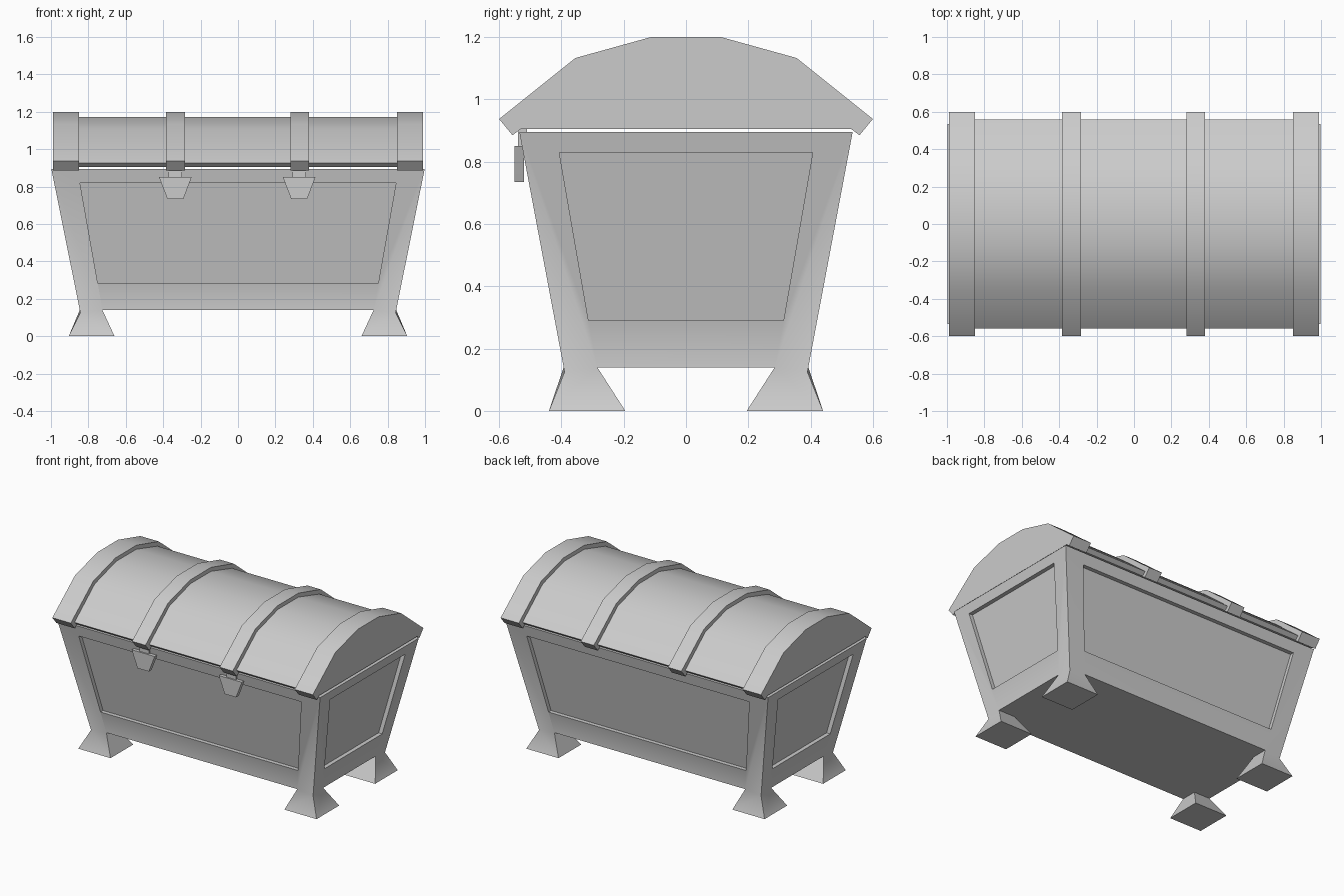
import bpy, bmesh, math
from mathutils import Vector

cube = bpy.data.objects.get("Cube")
if cube:
    bpy.data.objects.remove(cube, do_unlink=True)

grey = bpy.data.materials.new("plain grey")
grey.use_nodes = True
grey.diffuse_color = (0.6, 0.6, 0.6, 1)
grey.node_tree.nodes["Principled BSDF"].inputs["Base Color"].default_value = (0.6, 0.6, 0.6, 1)


def finish(name, bm, angle):
    bmesh.ops.remove_doubles(bm, verts=bm.verts, dist=0.0005)
    bmesh.ops.recalc_face_normals(bm, faces=bm.faces)
    mesh = bpy.data.meshes.new(name)
    bm.to_mesh(mesh)
    bm.free()
    mesh.materials.append(grey)
    obj = bpy.data.objects.new(name, mesh)
    bpy.context.collection.objects.link(obj)
    bpy.ops.object.select_all(action='DESELECT')
    obj.select_set(True)
    bpy.context.view_layer.objects.active = obj
    bpy.ops.object.shade_smooth_by_angle(angle=math.radians(angle))
    return obj


def add_face(bm, points):
    return bm.faces.new([bm.verts.new(p) for p in points])


def prism(name, points, offset, angle=30):
    """Extrude a flat outline by an offset vector."""
    bm = bmesh.new()
    face = add_face(bm, points)
    ext = bmesh.ops.extrude_face_region(bm, geom=[face], use_keep_orig=True)
    moved = [g for g in ext["geom"] if isinstance(g, bmesh.types.BMVert)]
    bmesh.ops.translate(bm, verts=moved, vec=offset)
    return finish(name, bm, angle)


# Chest body: tapered walls with recessed panels, floor and splayed feet
TOP, CORNER, FLOOR = 0.895, 0.125, 0.14
FOOT_X, FOOT_Y, RECESS = 0.725, 0.285, 0.028


def half_x(z):
    return 0.843 + (z - CORNER) / (TOP - CORNER) * 0.155


def half_y(z):
    return 0.39 + (z - CORNER) / (TOP - CORNER) * 0.145


def wall(bm, place, half, foot, panel):
    """One wall; place(u, z, inward) gives the point in space."""
    (low_u, low_z), (high_u, high_z) = panel
    for s in (-1, 1):
        add_face(bm, [place(s * half(CORNER), CORNER, 0), place(s * foot, FLOOR, 0),
                      place(s * low_u, low_z, 0), place(s * high_u, high_z, 0),
                      place(s * half(TOP), TOP, 0)])
    add_face(bm, [place(-foot, FLOOR, 0), place(foot, FLOOR, 0),
                  place(low_u, low_z, 0), place(-low_u, low_z, 0)])
    add_face(bm, [place(-high_u, high_z, 0), place(high_u, high_z, 0),
                  place(half(TOP), TOP, 0), place(-half(TOP), TOP, 0)])
    rim = [(-low_u, low_z), (low_u, low_z), (high_u, high_z), (-high_u, high_z)]
    for a, b in zip(rim, rim[1:] + rim[:1]):
        add_face(bm, [place(*a, 0), place(*b, 0), place(*b, RECESS), place(*a, RECESS)])
    add_face(bm, [place(*p, RECESS) for p in rim])


bm = bmesh.new()
for s in (-1, 1):
    wall(bm, lambda u, z, d: (u, s * (half_y(z) - d), z), half_x, FOOT_X,
         ((0.75, 0.285), (0.845, 0.82)))
    wall(bm, lambda u, z, d: (s * (half_x(z) - d), u, z), half_y, FOOT_Y,
         ((0.313, 0.29), (0.407, 0.83)))
    # floor strips beside the central floor
    add_face(bm, [(-FOOT_X, s * FOOT_Y, FLOOR), (FOOT_X, s * FOOT_Y, FLOOR),
                  (FOOT_X, s * half_y(FLOOR), FLOOR), (-FOOT_X, s * half_y(FLOOR), FLOOR)])
    add_face(bm, [(s * FOOT_X, -FOOT_Y, FLOOR), (s * FOOT_X, FOOT_Y, FLOOR),
                  (s * half_x(FLOOR), FOOT_Y, FLOOR), (s * half_x(FLOOR), -FOOT_Y, FLOOR)])
    # feet
    for t in (-1, 1):
        upper = [(s * half_x(CORNER), t * half_y(CORNER), CORNER),
                 (s * FOOT_X, t * half_y(FLOOR), FLOOR),
                 (s * FOOT_X, t * FOOT_Y, FLOOR),
                 (s * half_x(FLOOR), t * FOOT_Y, FLOOR)]
        lower = [(s * x, t * y, 0) for x, y in
                 ((0.905, 0.44), (0.66, 0.44), (0.66, 0.195), (0.905, 0.195))]
        for i in range(4):
            j = (i + 1) % 4
            add_face(bm, [upper[i], upper[j], lower[j], lower[i]])
        add_face(bm, lower)
add_face(bm, [(x * FOOT_X, y * FOOT_Y, FLOOR) for x, y in ((-1, -1), (1, -1), (1, 1), (-1, 1))])
add_face(bm, [(x * half_x(TOP), y * half_y(TOP), TOP)
              for x, y in ((-1, -1), (1, -1), (1, 1), (-1, 1))])
finish("chest_body", bm, 45)


# Domed lid and its raised bands
def arch(name, half_profile, x0, x1):
    pts = [(x0, -y, z) for y, z in half_profile]
    pts += [(x0, y, z) for y, z in reversed(half_profile)]
    prism(name, pts, Vector((x1 - x0, 0, 0)))


arch("lid", [(0.535, 0.905), (0.56, 0.927), (0.34, 1.107), (0.11, 1.173)], -0.975, 0.975)
band = [(0.53, 0.905), (0.557, 0.885), (0.6, 0.937), (0.355, 1.133), (0.113, 1.2)]
for name, x0, x1 in (("right_end_band", -0.99, -0.85), ("right_band", -0.385, -0.283),
                     ("left_band", 0.28, 0.38), ("left_end_band", 0.85, 0.988)):
    arch(name, band, x0, x1)

# Front latches hanging from the middle bands
outline = [(0.087, 0.85), (0.078, 0.826), (0.043, 0.735)]
hinge = [(0.036, 0.91), (0.036, 0.835)]
for side, cx in (("right", -0.335), ("left", 0.327)):
    for part, half, y0, depth in (("latch", outline, -0.55, 0.03),
                                  ("latch_hinge", hinge, -0.54, 0.03)):
        pts = [(cx - x, y0, z) for x, z in half]
        pts += [(cx + x, y0, z) for x, z in reversed(half)]
        prism(side + "_" + part, pts, Vector((0, depth, 0)))
